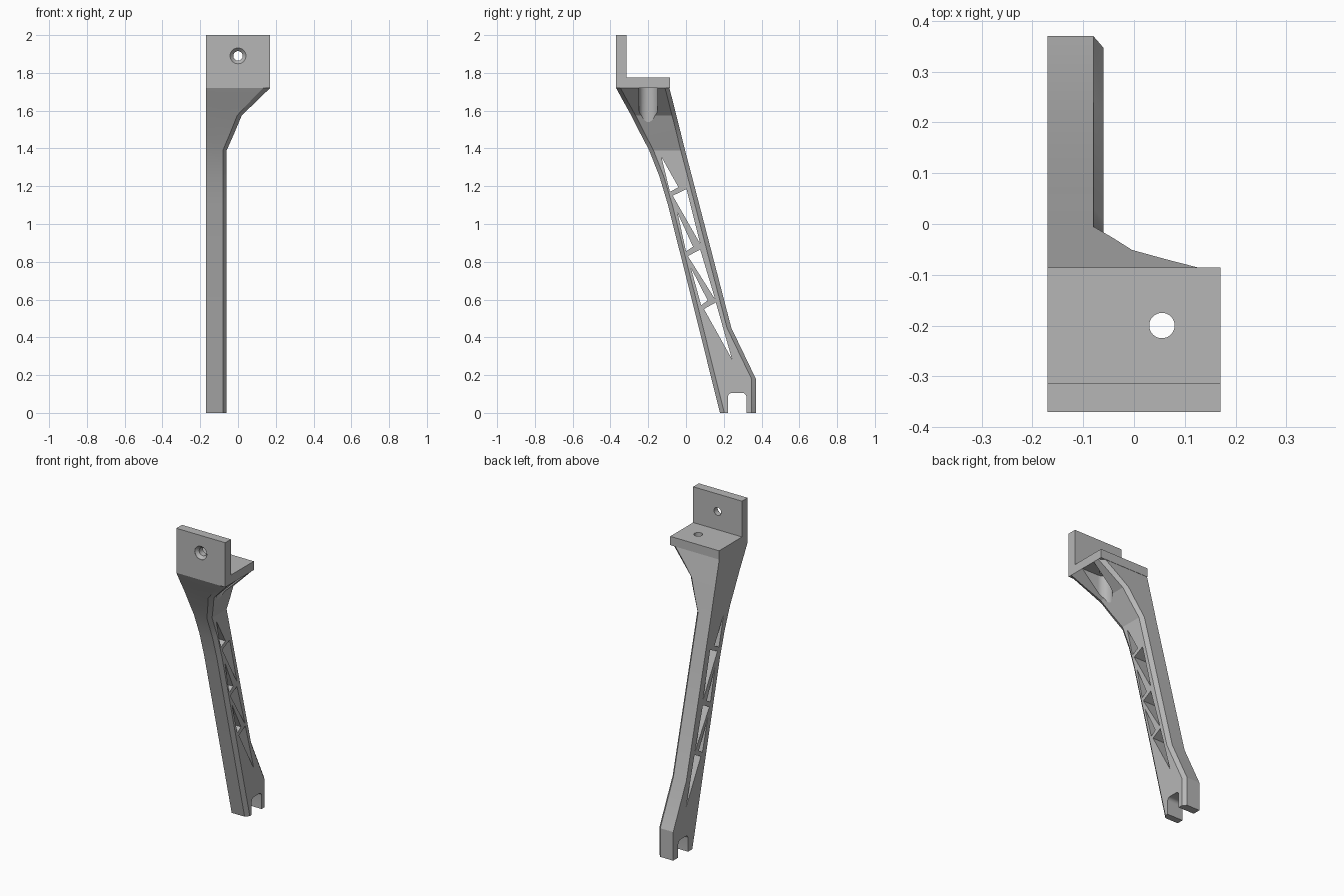
import bpy, bmesh, math
from mathutils import Vector

if "Cube" in bpy.data.objects:
    bpy.data.objects.remove(bpy.data.objects["Cube"], do_unlink=True)

grey = bpy.data.materials.new("plain_grey")
grey.use_nodes = True
colour = (0.47, 0.47, 0.47, 1)
grey.diffuse_color = colour
grey.node_tree.nodes["Principled BSDF"].inputs["Base Color"].default_value = colour


def loft(name, rings):
    """Closed solid through a stack of rings with equal point counts."""
    bm = bmesh.new()
    rows = [[bm.verts.new(p) for p in ring] for ring in rings]
    n = len(rows[0])
    for low, high in zip(rows, rows[1:]):
        for i in range(n):
            j = (i + 1) % n
            bm.faces.new((low[i], low[j], high[j], high[i]))
    bm.faces.new(rows[0][::-1])
    bm.faces.new(rows[-1])
    bmesh.ops.recalc_face_normals(bm, faces=bm.faces)
    mesh = bpy.data.meshes.new(name)
    bm.to_mesh(mesh)
    bm.free()
    mesh.materials.append(grey)
    obj = bpy.data.objects.new(name, mesh)
    bpy.context.collection.objects.link(obj)
    return obj


def side_prism(name, profile, half=0.17):
    """Extrude a (y, z) profile along x."""
    return loft(name, [[(x, y, z) for y, z in profile] for x in (-half, half)])


def spindle(name, origin, axis, stations, sides=32):
    """Round solid along an axis; stations are (distance, radius)."""
    axis = Vector(axis)
    u = axis.orthogonal().normalized()
    v = axis.cross(u)
    turns = [math.tau * i / sides for i in range(sides)]
    return loft(name, [[Vector(origin) + axis * d + (u * math.cos(t) + v * math.sin(t)) * r
                        for t in turns] for d, r in stations])


def cut(obj, cutters):
    """Subtract the cutters and bake the result."""
    for c in cutters:
        c.hide_render = True
        mod = obj.modifiers.new("cut", "BOOLEAN")
        mod.operation = "DIFFERENCE"
        mod.solver = "EXACT"
        mod.object = c
    bpy.context.view_layer.update()
    graph = bpy.context.evaluated_depsgraph_get()
    baked = bpy.data.meshes.new_from_object(obj.evaluated_get(graph))
    obj.modifiers.clear()
    obj.data = baked
    for c in cutters:
        bpy.data.objects.remove(c, do_unlink=True)
    bpy.ops.object.select_all(action="DESELECT")
    obj.select_set(True)
    bpy.context.view_layer.objects.active = obj
    bpy.ops.object.shade_smooth_by_angle(angle=math.radians(20))


# Strut: height, front y, back y, outer edge x, chamfer
levels = [
    (0, 0.18, 0.37, -0.08, 0.02),
    (0.18, 0.135, 0.37, -0.08, 0.02),
    (0.45, 0.068, 0.24, -0.08, 0.02),
    (1.10, -0.095, 0.071, -0.08, 0.02),
    (1.25, -0.14, 0.032, -0.08, 0.02),
    (1.39, -0.195, -0.005, -0.08, 0.02),
    (1.48, -0.242, -0.027, -0.042, 0.022),
    (1.575, -0.29, -0.051, -0.004, 0.024),
    (1.65, -0.332, -0.07, 0.065, 0.033),
    (1.72, -0.37, -0.088, 0.135, 0.035),
]
strut = loft("strut", [
    [(-0.17, f, z), (-0.17, b, z), (x, b, z), (x + c, b - 0.023, z),
     (x + c, f + 0.023, z), (x, f, z)]
    for z, f, b, x, c in levels])

# Lattice windows
windows = [
    [(-0.13, 1.355), (-0.04, 1.195), (-0.085, 1.17)],
    [(-0.07, 1.15), (0.003, 1.185), (0.075, 0.895)],
    [(-0.045, 1.06), (0.037, 0.88), (0.0, 0.855)],
    [(0.01, 0.83), (0.075, 0.865), (0.155, 0.6)],
    [(0.025, 0.77), (0.115, 0.595), (0.08, 0.57)],
    [(0.095, 0.55), (0.158, 0.585), (0.243, 0.285)],
]
cutters = [side_prism("window_cutter", w, 0.4) for w in windows]

# Foot notch with rounded top corners
notch = [(0.222, -0.1)]
for cy, start in ((0.245, 180), (0.297, 90)):
    for k in range(6):
        a = math.radians(start - 18 * k)
        notch.append((cy + 0.023 * math.cos(a), 0.083 + 0.023 * math.sin(a)))
notch.append((0.32, -0.1))
cutters.append(side_prism("notch_cutter", notch, 0.4))

# Screw clearance slot under the shelf
arc = [math.radians(90 + 180 * k / 16) for k in range(17)]
slot = [(0.055 + 0.05 * math.cos(a), -0.2 + 0.05 * math.sin(a)) for a in arc]
slot += [(0.4, -0.25), (0.4, -0.15)]
cutters.append(loft("slot_cutter", [[(x, y, z) for x, y in slot] for z in (1.3, 1.8)]))
cut(strut, cutters)

# L-shaped mounting bracket with a countersunk hole and a plain hole
bracket = side_prism("mounting_bracket", [
    (-0.37, 1.72), (-0.086, 1.72), (-0.086, 1.775),
    (-0.314, 1.775), (-0.314, 2), (-0.37, 2)])
cut(bracket, [
    spindle("countersink_cutter", (0, -0.37, 1.89), (0, 1, 0),
            [(-0.02, 0.042), (0.002, 0.042), (0.02, 0.025), (0.1, 0.025)]),
    spindle("shelf_hole_cutter", (0.055, -0.2, 1.6), (0, 0, 1),
            [(0, 0.025), (0.3, 0.025)]),
])
